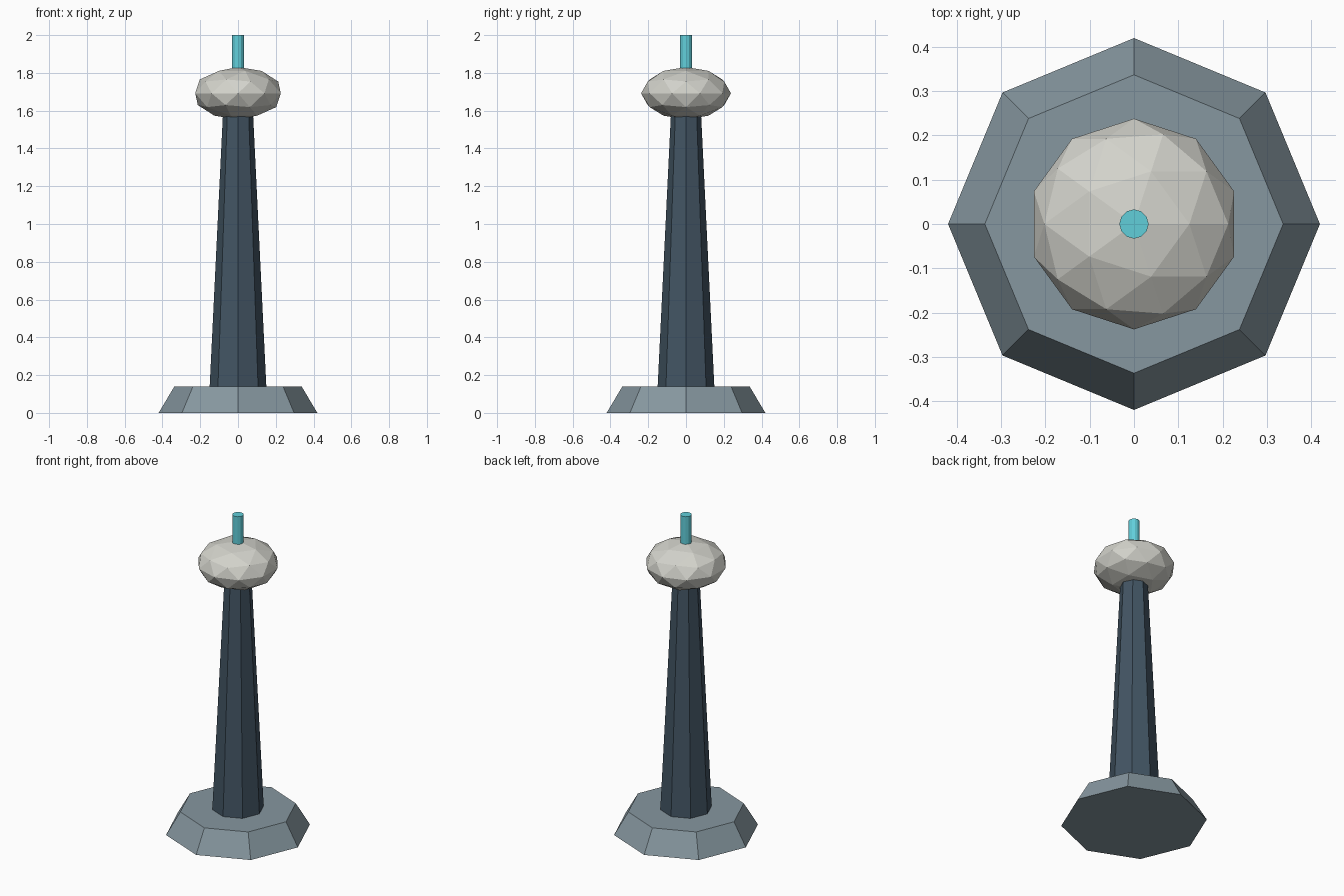
import bpy

if "Cube" in bpy.data.objects:
    bpy.data.objects.remove(bpy.data.objects["Cube"])


def paint(obj, name, rgb):
    obj.name = name
    mat = bpy.data.materials.new(name + "_colour")
    mat.diffuse_color = (*rgb, 1)
    mat.use_nodes = True
    mat.node_tree.nodes["Principled BSDF"].inputs["Base Color"].default_value = mat.diffuse_color
    obj.data.materials.append(mat)


def frustum(name, sides, r_bottom, r_top, z0, z1, rgb):
    bpy.ops.mesh.primitive_cone_add(vertices=sides, radius1=r_bottom, radius2=r_top,
                                    depth=z1 - z0, location=(0, 0, (z0 + z1) / 2))
    paint(bpy.context.object, name, rgb)


# Octagonal foot and tapered column
frustum("base", 8, 0.42, 0.337, 0, 0.14, (0.24, 0.31, 0.35))
frustum("column", 8, 0.15, 0.078, 0.14, 1.62, (0.055, 0.09, 0.125))

# Flattened faceted head
bpy.ops.mesh.primitive_ico_sphere_add(subdivisions=2, radius=0.238, location=(0, 0, 1.692))
head = bpy.context.object
head.scale.z = 0.585
paint(head, "head", (0.65, 0.65, 0.6))

# Thin rod on top
frustum("top_rod", 12, 0.033, 0.033, 1.80, 2.0, (0.12, 0.62, 0.7))
